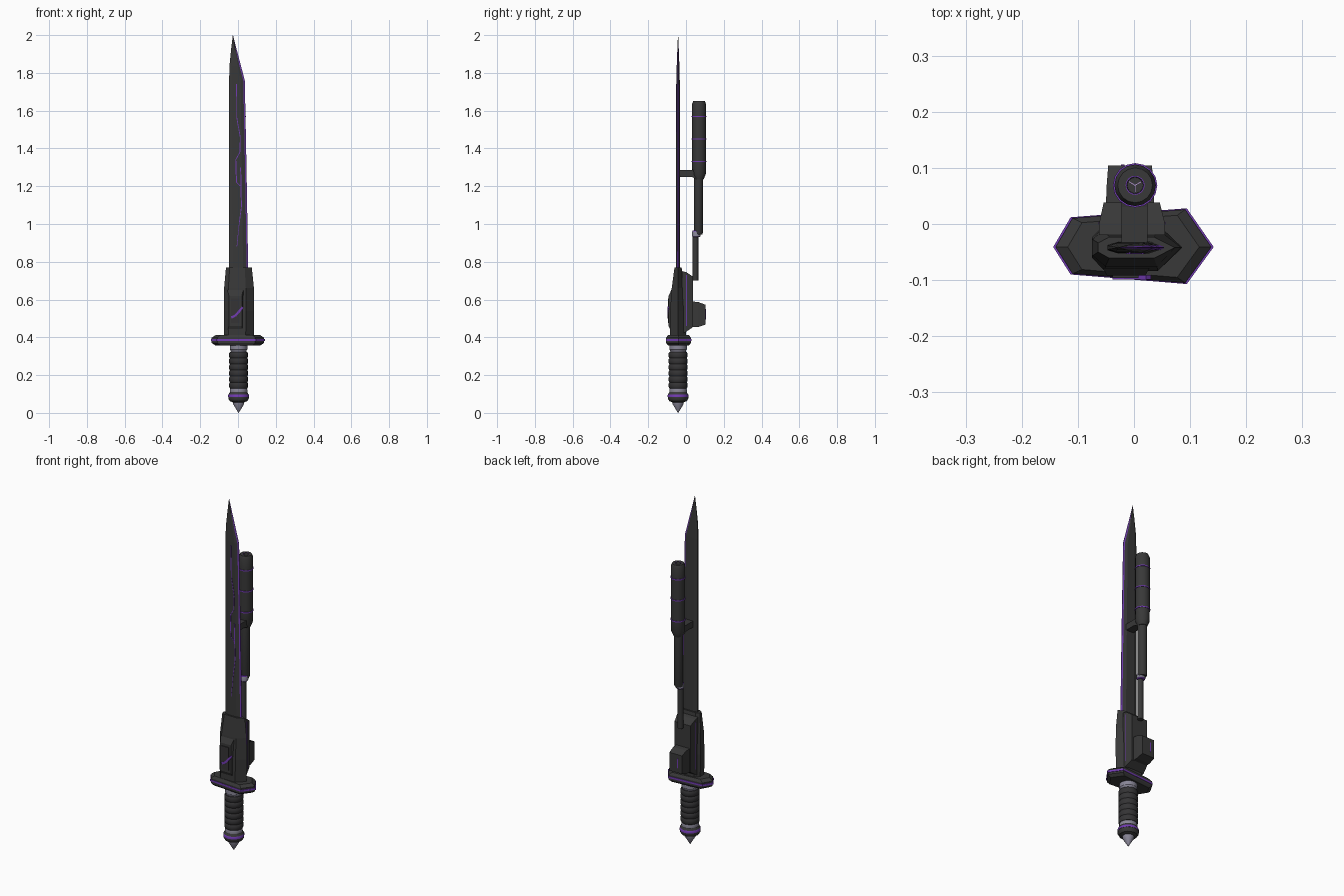
import bpy, bmesh, math
from mathutils import Vector

if "Cube" in bpy.data.objects:
    bpy.data.objects.remove(bpy.data.objects["Cube"])


def material(name, rgb):
    m = bpy.data.materials.new(name)
    m.use_nodes = True
    m.diffuse_color = (*rgb, 1)
    bsdf = m.node_tree.nodes["Principled BSDF"]
    bsdf.inputs["Base Color"].default_value = (*rgb, 1)
    bsdf.inputs["Roughness"].default_value = 0.6
    return m


MATS = [material("charcoal", (0.04, 0.04, 0.04)),
        material("violet", (0.17, 0.045, 0.45)),
        material("lilac_grey", (0.25, 0.24, 0.31)),
        material("grip_black", (0.035, 0.034, 0.036)),
        material("pale_lilac", (0.45, 0.33, 0.6))]
BODY, VIOLET, GREY, GRIP, PALE = range(5)
CY = -0.042  # depth of the blade and grip axis


def finish(name, bm, smooth=False):
    bmesh.ops.recalc_face_normals(bm, faces=bm.faces)
    me = bpy.data.meshes.new(name)
    bm.to_mesh(me)
    bm.free()
    for m in MATS:
        me.materials.append(m)
    ob = bpy.data.objects.new(name, me)
    bpy.context.collection.objects.link(ob)
    if smooth:
        me.shade_smooth()
        me.set_sharp_from_angle(angle=math.radians(35))
    return ob


def add_loft(bm, rings, colour):
    """Skin matching rings of points and cap both ends."""
    rows = [[bm.verts.new(p) for p in r] for r in rings]
    n = len(rows[0])
    for i in range(len(rows) - 1):
        for j in range(n):
            k = (j + 1) % n
            f = bm.faces.new((rows[i][j], rows[i][k], rows[i + 1][k], rows[i + 1][j]))
            f.material_index = colour(i, j)
    for i, row in ((0, rows[0]), (len(rows) - 2, rows[-1])):
        bm.faces.new(row).material_index = colour(i, -1)


def loft(name, rings, colour=lambda i, j: BODY, smooth=False):
    bm = bmesh.new()
    add_loft(bm, rings, colour)
    return finish(name, bm, smooth)


def lathe(name, profile, x, y, colours=None, base=BODY, sides=16):
    """Turn (radius, z) points around a vertical axis; colours maps segment to material."""
    rings = [[(x + r * math.cos(a), y + r * math.sin(a), z)
              for a in (math.tau * k / sides for k in range(sides))] for r, z in profile]
    return loft(name, rings, lambda i, j: (colours or {}).get(i, base), True)


def strips(name, paths, y0, y1, colour=VIOLET):
    """Plates in the xz plane, one for each (x, z, x, z, width)."""
    bm = bmesh.new()
    for ax, az, bx, bz, w in paths:
        d = Vector((bx - ax, 0, bz - az)).normalized() * w / 2
        n = Vector((-d.z, 0, d.x))
        a, b = Vector((ax, 0, az)), Vector((bx, 0, bz))
        add_loft(bm, [[p + Vector((0, y, 0)) for p in (a - n, b - n, b + n, a + n)]
                      for y in (y0, y1)], lambda i, j: colour)
    return finish(name, bm)


def rect(y, x0, x1, z0, z1):
    return [(x0, y, z0), (x1, y, z0), (x1, y, z1), (x0, y, z1)]


# Blade: flat spine, wide faces and a violet cutting edge
def blade_ring(z, xl, xr, t):
    w = xr - xl
    e = min(0.008, w * 0.15)
    front = [(xl, 0.45 * t), (xl + 0.2 * w, t), (xr - 0.27 * w, t), (xr - e, 0.4 * t), (xr, 0.1 * t)]
    pts = [(x, CY - y) for x, y in front] + [(x, CY + y) for x, y in reversed(front)]
    return [(x, y, z) for x, y in pts]


loft("blade", [blade_ring(*s) for s in (
    (0.75, -0.047, 0.054, 0.011), (1.3, -0.047, 0.045, 0.01), (1.76, -0.047, 0.036, 0.009),
    (1.84, -0.045, 0.015, 0.007), (1.92, -0.037, -0.006, 0.004), (2.0, -0.0275, -0.0265, 0.0005))],
    lambda i, j: VIOLET if j in (3, 4, 5) else BODY)

# Jagged glowing veins on the front face
strips("blade_veins", [
    (-0.008, 1.74, -0.006, 1.56, 0.004), (-0.006, 1.56, 0.012, 1.46, 0.004),
    (0.012, 1.46, 0.010, 1.38, 0.004), (0.010, 1.38, -0.012, 1.34, 0.004),
    (-0.012, 1.34, -0.008, 1.22, 0.005), (-0.008, 1.22, 0.012, 1.20, 0.004),
    (0.014, 1.30, 0.018, 1.09, 0.005), (0.018, 1.09, 0.006, 1.00, 0.004),
    (0.006, 1.00, -0.006, 0.88, 0.003)], CY - 0.0115, CY - 0.006)

# Receiver: faceted sleeve tapering into the blade
SLEEVE = [(-0.075, -0.018), (-0.052, -0.042), (0.042, -0.042), (0.086, 0),
          (0.042, 0.042), (-0.052, 0.042), (-0.075, 0.018)]
loft("receiver", [[(x * sx, CY + y * sy, z) for x, y in SLEEVE] for z, sx, sy in (
    (0.4, 0.97, 1), (0.54, 1, 1), (0.66, 0.98, 0.8), (0.77, 0.85, 0.45))])

# Front panel with a recessed-looking plate and a diagonal slash
loft("front_panel", [rect(-0.078, -0.056, 0.028, 0.43, 0.65),
                     rect(-0.092, -0.048, 0.02, 0.46, 0.62)])
strips("panel_plate", [(-0.015, 0.475, -0.015, 0.605, 0.046)], -0.096, -0.09, GRIP)
strips("panel_slash", [(-0.036, 0.505, -0.014, 0.515, 0.012), (-0.014, 0.515, 0.026, 0.56, 0.012)],
       -0.099, -0.091)

# Rear housing, box and their violet accents
loft("rear_housing", [rect(-0.02, -0.062, 0.055, 0.42, 0.75), rect(0.002, -0.062, 0.055, 0.43, 0.745),
                      rect(0.038, -0.054, 0.046, 0.455, 0.72)])
loft("rear_box", [rect(0.03, -0.05, 0.036, 0.455, 0.59), rect(0.065, -0.049, 0.035, 0.455, 0.587),
                  rect(0.104, -0.046, 0.032, 0.468, 0.572)])
strips("box_slits", [(-0.02, 0.495, -0.02, 0.55, 0.006)], 0.1, 0.106)
strips("housing_seams", [(0.055, 0.46, 0.055, 0.73, 0.003), (-0.062, 0.46, -0.062, 0.73, 0.003)],
       -0.001, 0.004)

# Crossguard: lopsided hexagon with a violet band round the rim
GUARD = [(-0.144, 0), (-0.113, -0.049), (0.094, -0.066), (0.142, 0), (0.094, 0.069), (-0.113, 0.053)]
loft("crossguard", [[(x * s, CY + 0.001 + y * s, z) for x, y in GUARD] for z, s in (
    (0.358, 0.84), (0.37, 0.97), (0.38, 0.97), (0.38, 1), (0.39, 1), (0.39, 0.97), (0.398, 0.97),
    (0.412, 0.82))], lambda i, j: VIOLET if i in (2, 3, 4) else BODY)

# Grip with rounded ribs
ribs = []
for k in range(6):
    z = 0.13 + k * 0.032
    ribs += [(0.046, z), (0.05, z + 0.007), (0.05, z + 0.025)]
lathe("grip", ribs + [(0.046, 0.322)], 0.003, CY, base=GRIP)
lathe("grip_collar", [(0.04, 0.315), (0.042, 0.33), (0.046, 0.335), (0.046, 0.362)], 0.003, CY, base=GREY)

# Pommel: ring, violet band and spike
lathe("pommel_ring", [(0.044, 0.1), (0.046, 0.105), (0.046, 0.125), (0.043, 0.132)], 0.003, CY, base=GREY)
lathe("pommel", [(0.001, 0), (0.03, 0.048), (0.03, 0.056), (0.046, 0.062), (0.054, 0.075), (0.054, 0.084),
                 (0.055, 0.084), (0.055, 0.094), (0.053, 0.098), (0.046, 0.11)],
      0.003, CY, {0: GREY, 1: GREY, 6: VIOLET, 7: VIOLET})

# Barrel: thick shroud with violet rings and a hollow muzzle
shroud = [(0.024, 1.235), (0.036, 1.265)]
bands = {}
for z in (1.33, 1.45, 1.57):
    for s in range(3):
        bands[len(shroud) + s] = VIOLET
    shroud += [(0.037, z - 0.003), (0.0395, z - 0.003), (0.0395, z + 0.003), (0.037, z + 0.003)]
shroud += [(0.037, 1.635), (0.031, 1.65), (0.017, 1.65), (0.015, 1.65), (0.014, 1.615)]
bands[len(shroud) - 3] = VIOLET
lathe("barrel_shroud", shroud, 0.002, 0.069, bands)
bm = bmesh.new()
for a in (30, 150, 270):
    c, s = math.cos(math.radians(a)), math.sin(math.radians(a))
    add_loft(bm, [[(0.002 + r * c - t * s, 0.069 + r * s + t * c, z)
                   for r, t in ((0, -0.0015), (0.013, -0.0015), (0.013, 0.0015), (0, 0.0015))]
                  for z in (1.614, 1.62)], lambda i, j: PALE)
finish("muzzle_star", bm)

# Rods behind the blade
lathe("upper_rod", [(0.02, 0.945), (0.024, 0.955), (0.024, 1.25)], 0.0, 0.066)
lathe("rod_joint", [(0.018, 0.93), (0.022, 0.935), (0.022, 0.96), (0.019, 0.965)], 0.0, 0.055,
      {0: VIOLET, 1: GREY, 2: VIOLET})
lathe("lower_rod", [(0.015, 0.7), (0.015, 0.94)], 0.0, 0.05)

# Bracket joining the barrel to the blade
loft("barrel_bracket", [rect(CY + 0.003, -0.022, 0.024, 1.25, 1.285),
                        rect(0.03, -0.022, 0.024, 1.25, 1.285),
                        rect(0.06, -0.022, 0.024, 1.235, 1.29)])
